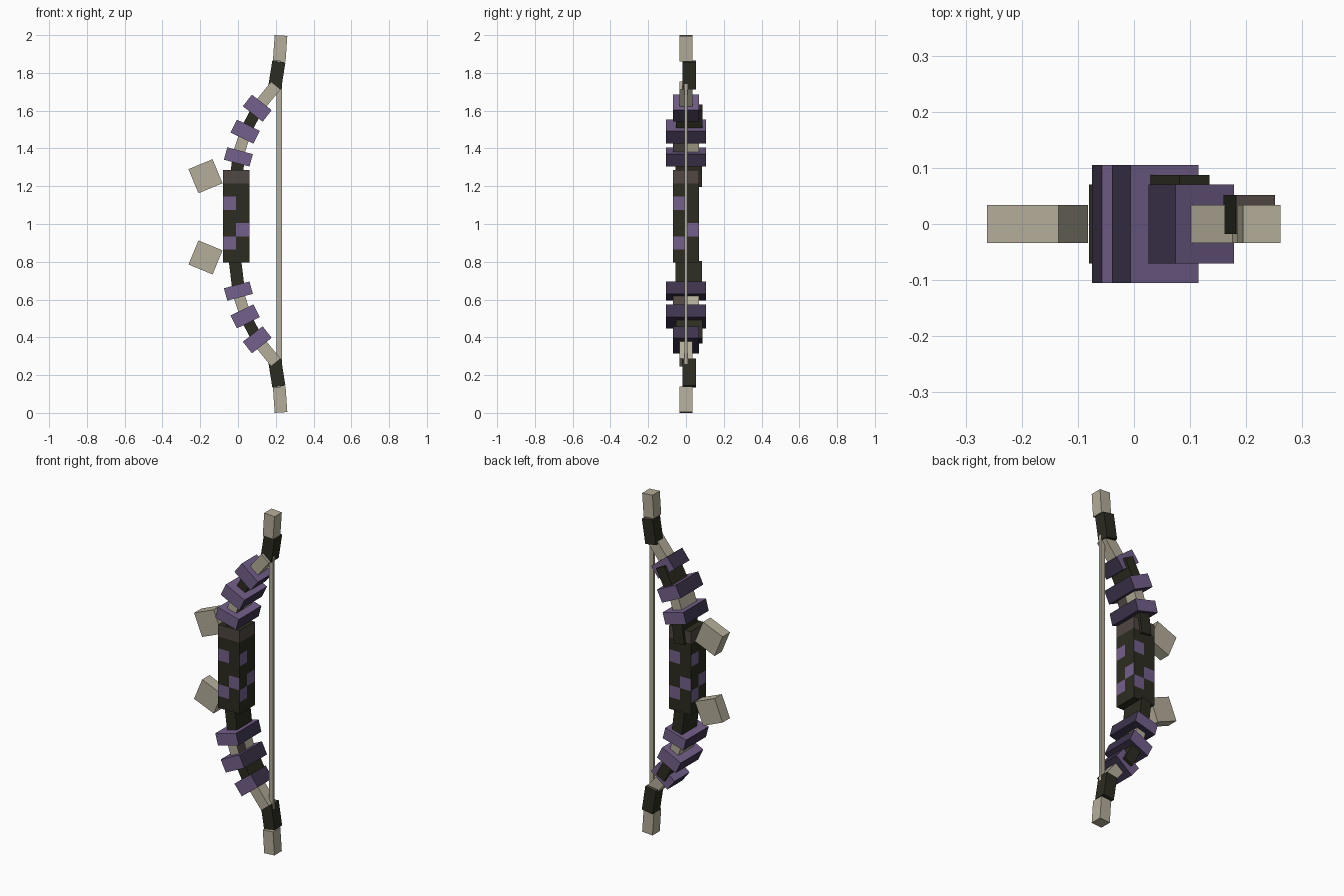
import bpy, bmesh, math
from mathutils import Matrix

cube = bpy.data.objects.get("Cube")
if cube:
    bpy.data.objects.remove(cube, do_unlink=True)


def material(name, rgb):
    linear = [((c / 255 + 0.055) / 1.055) ** 2.4 for c in rgb] + [1]
    mat = bpy.data.materials.new(name)
    mat.use_nodes = True
    mat.diffuse_color = linear
    mat.node_tree.nodes["Principled BSDF"].inputs["Base Color"].default_value = linear
    return mat


BONE = material("bone", (181, 174, 154))
DARK = material("dark_olive", (44, 44, 33))
PURPLE = material("purple", (115, 96, 139))
SHADE = material("dark_purple", (62, 52, 77))
BROWN = material("dark_brown", (80, 71, 66))


# Rules that pick the faces taking a part's second colour
def upper_end(normal, centre):
    return normal.z > 0.9


def ends_and_underside(normal, centre):
    return abs(normal.x) > 0.9 or normal.z < -0.9


def string_side_strip(normal, centre):
    return normal.x > 0.9 and centre.y < 0


def finish(name, bm, mats):
    mesh = bpy.data.meshes.new(name)
    bm.to_mesh(mesh)
    bm.free()
    for mat in mats:
        mesh.materials.append(mat)
    obj = bpy.data.objects.new(name, mesh)
    bpy.context.collection.objects.link(obj)
    return obj


def cut(bm, point, normal):
    bmesh.ops.bisect_plane(bm, geom=bm.verts[:] + bm.edges[:] + bm.faces[:],
                           plane_co=point, plane_no=normal)


def block(name, x, y, z, size, tilt, mat, accent=None, rule=None):
    """Box leaning towards +x, with an optional accent colour on some faces."""
    bm = bmesh.new()
    bmesh.ops.create_cube(bm, size=1, matrix=Matrix.Diagonal((*size, 1)))
    if rule is string_side_strip:
        cut(bm, (0, 0, 0), (0, 1, 0))
    bm.normal_update()
    if rule:
        for f in bm.faces:
            f.material_index = int(rule(f.normal, f.calc_center_median()))
    obj = finish(name, bm, [mat, accent] if accent else [mat])
    obj.location = (x, y, z)
    obj.rotation_euler.y = math.radians(tilt)


# Limbs: each part is mirrored from the upper limb to the lower one
band = (PURPLE, SHADE, ends_and_underside)
limb_parts = [
    ("limb_root", -0.006, 0.015, 1.275, (0.066, 0.14, 0.15), 7, DARK),
    ("limb_inner", 0.02, 0, 1.425, (0.06, 0.14, 0.14), 18, BONE, BROWN, string_side_strip),
    ("limb_middle", 0.075, 0.017, 1.557, (0.06, 0.14, 0.14), 28, DARK),
    ("limb_outer", 0.153, 0, 1.675, (0.064, 0.068, 0.15), 39, BONE),
    ("tip_base", 0.205, 0.017, 1.789, (0.07, 0.07, 0.145), 9, DARK, BROWN, upper_end),
    ("tip_end", 0.223, 0, 1.93, (0.067, 0.068, 0.136), 4, BONE),
    ("inner_band", 0.002, 0, 1.355, (0.14, 0.21, 0.068), 15, *band),
    ("middle_band", 0.038, 0, 1.489, (0.135, 0.21, 0.076), 26, *band),
    ("outer_band", 0.102, 0, 1.613, (0.133, 0.14, 0.078), 38, *band),
]
for name, x, y, z, size, tilt, *mats in limb_parts:
    block("upper_" + name, x, y, z, size, tilt, *mats)
    block("lower_" + name, x, y, 2 - z, size, -tilt, *mats)

# Guard cubes in front of the grip
for name, side in (("upper_guard", 1), ("lower_guard", -1)):
    block(name, -0.172, 0, 1.038 + 0.215 * side, (0.138, 0.068, 0.138), -22.5 * side, BONE)

# Bowstring
block("bowstring", 0.219, 0, 1.005, (0.028, 0.014, 1.51), 0, BONE)

# Grip: a box cut into square cells, with the same patches on every side
CELL, ROWS, GRIP_X, GRIP_Z = 0.07, 7, -0.01, 0.795
bm = bmesh.new()
bmesh.ops.create_cube(bm, size=1, matrix=Matrix.Translation((0, 0, CELL * ROWS / 2))
                      @ Matrix.Diagonal((2 * CELL, 2 * CELL, CELL * ROWS, 1)))
for i in range(1, ROWS):
    cut(bm, (0, 0, CELL * i), (0, 0, 1))
cut(bm, (0, 0, 0), (1, 0, 0))
cut(bm, (0, 0, 0), (0, 1, 0))
bm.normal_update()
patches = {(4, -1), (2, 1), (1, -1)}
for f in bm.faces:
    c, n = f.calc_center_median(), f.normal
    if abs(n.z) > 0.5:
        continue
    row = int(c.z / CELL)
    column = 1 if c.y * n.x - c.x * n.y > 0 else -1
    f.material_index = 2 if row == ROWS - 1 else int((row, column) in patches)
grip = finish("grip", bm, (DARK, PURPLE, BROWN))
grip.location = (GRIP_X, 0, GRIP_Z)
